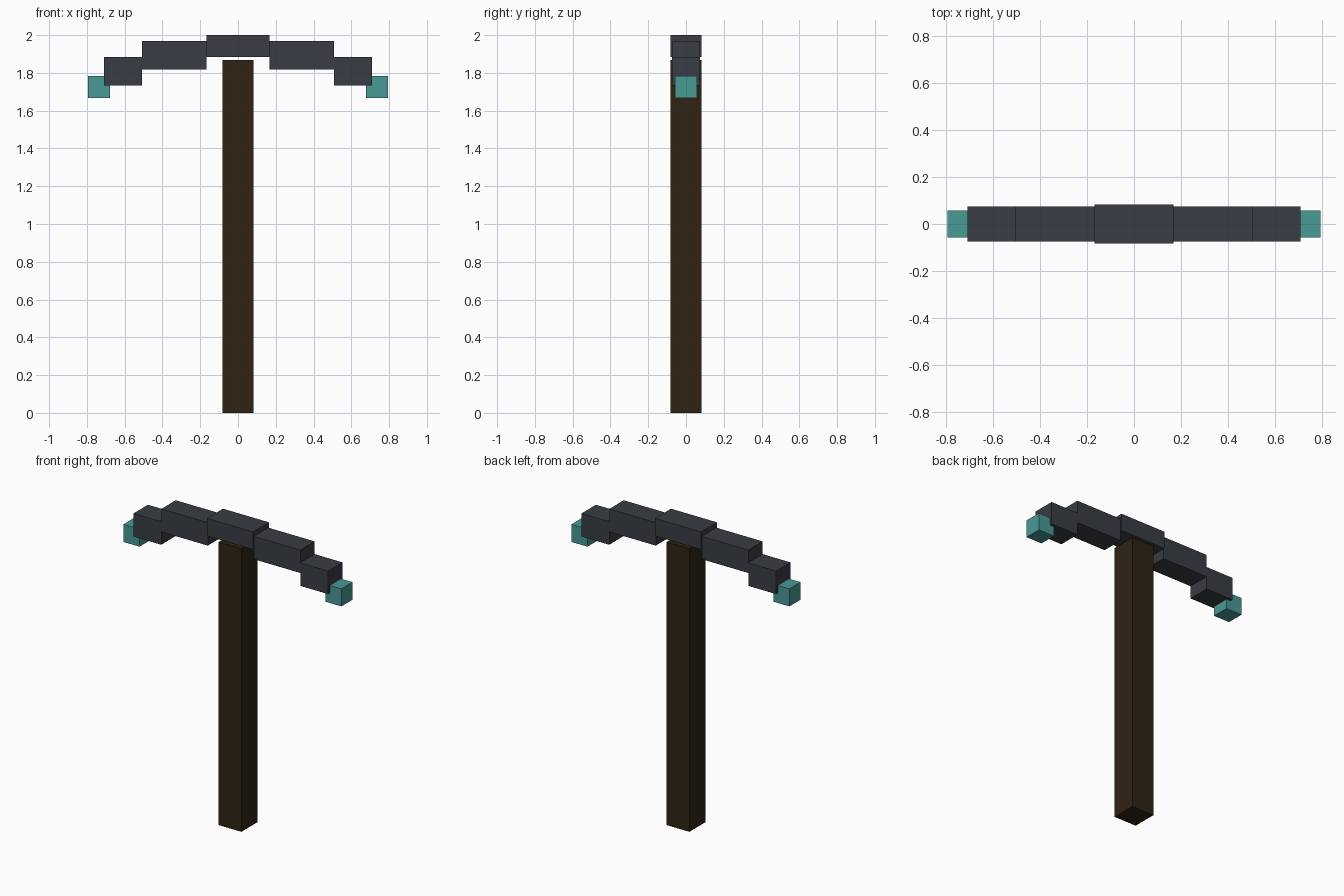
import bpy

if "Cube" in bpy.data.objects:
    bpy.data.objects.remove(bpy.data.objects["Cube"])


def material(name, rgb):
    m = bpy.data.materials.new(name)
    m.diffuse_color = (*rgb, 1.0)
    m.use_nodes = True
    m.node_tree.nodes["Principled BSDF"].inputs["Base Color"].default_value = m.diffuse_color
    return m


wood = material("dark_brown_wood", (0.028, 0.017, 0.006))
metal = material("dark_slate_metal", (0.040, 0.046, 0.056))
teal = material("teal_tip", (0.066, 0.320, 0.300))


def box(name, x, y, z, mat):
    """Box spanning x and z ranges, with half depth y."""
    bpy.ops.mesh.primitive_cube_add(
        size=1, location=((x[0] + x[1]) / 2, 0, (z[0] + z[1]) / 2))
    ob = bpy.context.object
    ob.name = name
    ob.scale = (x[1] - x[0], 2 * y, z[1] - z[0])
    bpy.ops.object.transform_apply(location=False, rotation=False, scale=True)
    ob.data.materials.append(mat)
    return ob


# Handle and the centre block of the head
box("handle", (-0.083, 0.083), 0.083, (0, 1.867), wood)
box("head_centre", (-0.168, 0.168), 0.083, (1.884, 2.0), metal)

# Stepped arms and tips, repeated on both sides
for side, s in (("left", -1), ("right", 1)):
    for part, x0, x1, y, z, mat in (
        ("inner_arm", 0.168, 0.507, 0.075, (1.817, 1.968), metal),
        ("outer_arm", 0.507, 0.71, 0.075, (1.732, 1.884), metal),
        ("tip", 0.678, 0.795, 0.058, (1.667, 1.783), teal),
    ):
        box(f"{side}_{part}", sorted((s * x0, s * x1)), y, z, mat)
